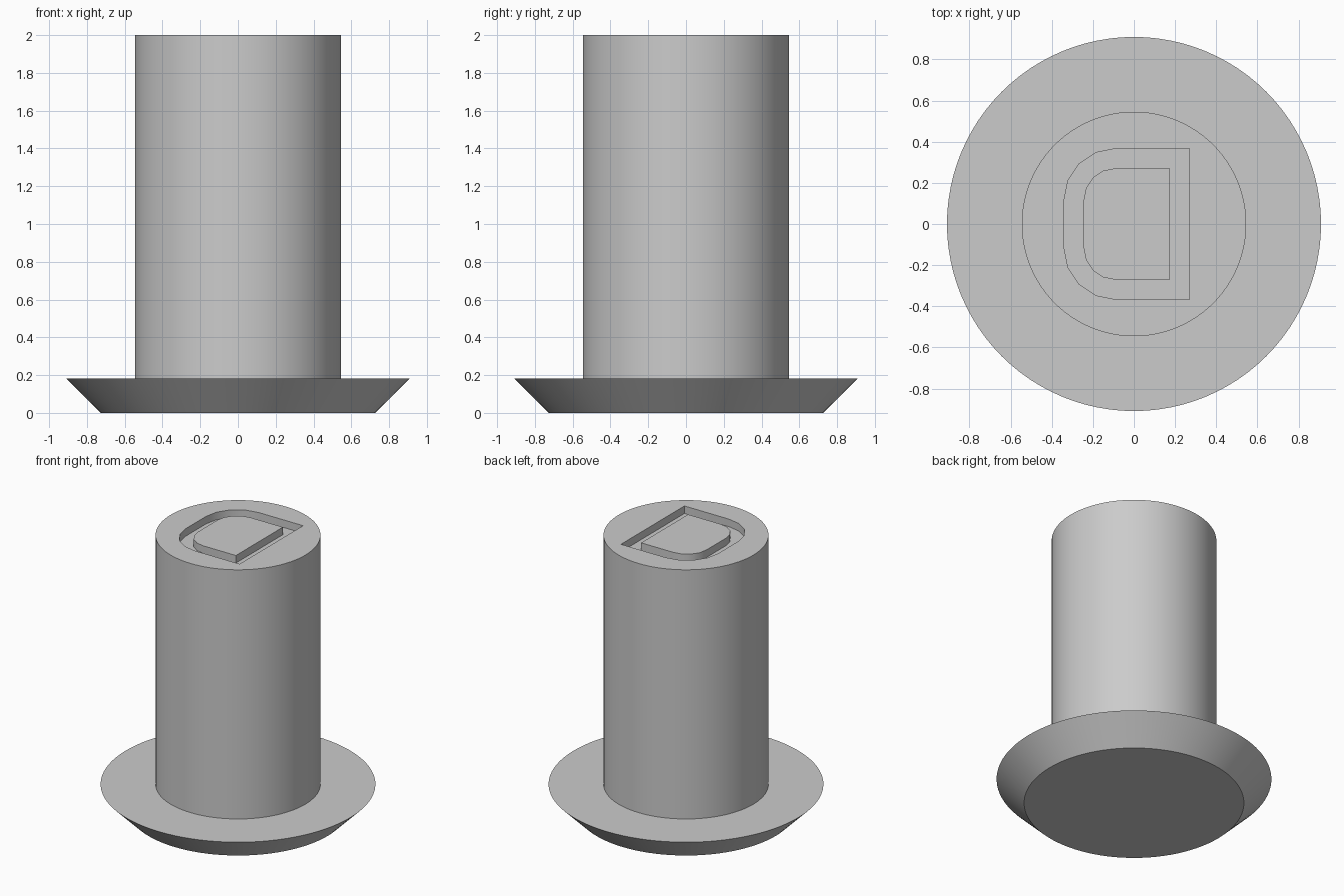
import bpy, bmesh, math

cube = bpy.data.objects.get("Cube")
if cube:
    bpy.data.objects.remove(cube, do_unlink=True)

U = 1 / 11          # design unit
SEGMENTS = 96
GROOVE_DEPTH = 0.055

grey = bpy.data.materials.new("plain grey")
grey.use_nodes = True
grey.diffuse_color = (0.6, 0.6, 0.6, 1)
grey.node_tree.nodes["Principled BSDF"].inputs["Base Color"].default_value = (0.6, 0.6, 0.6, 1)


def make_object(name, bm):
    bmesh.ops.recalc_face_normals(bm, faces=bm.faces[:])
    mesh = bpy.data.meshes.new(name)
    bm.to_mesh(mesh)
    bm.free()
    mesh.materials.append(grey)
    obj = bpy.data.objects.new(name, mesh)
    bpy.context.collection.objects.link(obj)
    return obj


def add_ring(bm, points, z):
    return [bm.verts.new((x, y, z)) for x, y in points]


def bridge(bm, a, b):
    for i in range(len(a)):
        j = (i + 1) % len(a)
        bm.faces.new((a[i], a[j], b[j], b[i]))


def circle(radius):
    steps = [2 * math.pi * i / SEGMENTS for i in range(SEGMENTS)]
    return [(radius * math.cos(t), radius * math.sin(t)) for t in steps]


def d_outline(radius, right):
    """Outline with two rounded corners on -x and a straight side on +x."""
    cx, cy, steps = -0.09, 0.116, 4
    pts = [(right, cy + radius)]
    for start, sy in ((90, 1), (180, -1)):
        for i in range(steps + 1):
            t = math.radians(start + 90 * i / steps)
            pts.append((cx + radius * math.cos(t), sy * cy + radius * math.sin(t)))
    return pts + [(right, -cy - radius)]


# Turned body: flared foot and straight stem
bm = bmesh.new()
profile = [(8, 0), (10, 2), (6, 2), (6, 22)]
rings = [add_ring(bm, circle(r * U), z * U) for r, z in profile]
for low, high in zip(rings, rings[1:]):
    bridge(bm, low, high)
bm.faces.new(rings[0])
bm.faces.new(rings[-1])
body = make_object("flanged_stem", bm)

# Ring-shaped cutter for the groove in the top
bm = bmesh.new()
outer, inner = d_outline(0.25, 0.269), d_outline(0.155, 0.173)
low_z, high_z = 2 - GROOVE_DEPTH, 2.1
loops = [add_ring(bm, outer, low_z), add_ring(bm, outer, high_z),
         add_ring(bm, inner, high_z), add_ring(bm, inner, low_z)]
for i in range(4):
    bridge(bm, loops[i], loops[(i + 1) % 4])
cutter = make_object("groove_cutter", bm)
cutter.hide_render = True

# Cut the groove, then discard the cutter
cut = body.modifiers.new("groove", 'BOOLEAN')
cut.operation = 'DIFFERENCE'
cut.solver = 'EXACT'
cut.object = cutter
bpy.ops.object.select_all(action='DESELECT')
body.select_set(True)
bpy.context.view_layer.objects.active = body
bpy.ops.object.modifier_apply(modifier=cut.name)
bpy.data.objects.remove(cutter, do_unlink=True)
bpy.ops.object.shade_smooth_by_angle(angle=math.radians(30))
